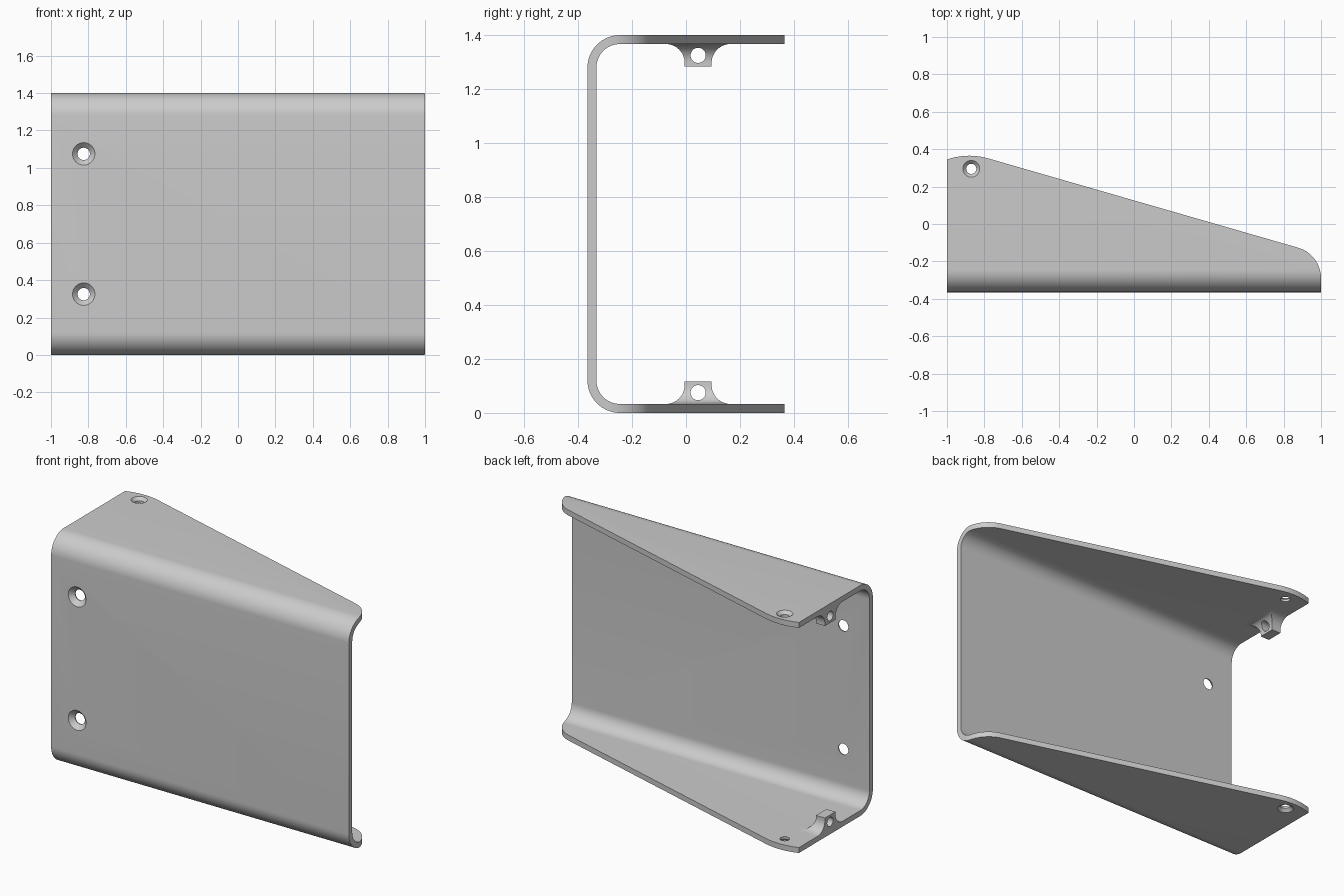
import bpy
import bmesh
from math import cos, sin, pi, radians, sqrt
from mathutils import Matrix

cube = bpy.data.objects.get("Cube")
if cube:
    bpy.data.objects.remove(cube)

HEIGHT, WALL, FRONT = 1.4, 0.033, -0.365

grey = bpy.data.materials.new("light grey")
grey.use_nodes = True
grey.diffuse_color = (0.6, 0.6, 0.6, 1)
grey.node_tree.nodes["Principled BSDF"].inputs["Base Color"].default_value = (0.6, 0.6, 0.6, 1)


def make_object(name, bm):
    bmesh.ops.recalc_face_normals(bm, faces=bm.faces)
    mesh = bpy.data.meshes.new(name)
    bm.to_mesh(mesh)
    bm.free()
    mesh.materials.append(grey)
    obj = bpy.data.objects.new(name, mesh)
    bpy.context.collection.objects.link(obj)
    return obj


def prism(name, points, offset):
    """Extrude a closed outline of 3D points along an offset."""
    bm = bmesh.new()
    face = bm.faces.new([bm.verts.new(p) for p in points])
    top = bmesh.ops.extrude_face_region(bm, geom=[face])["geom"]
    verts = [v for v in top if isinstance(v, bmesh.types.BMVert)]
    bmesh.ops.translate(bm, verts=verts, vec=offset)
    return make_object(name, bm)


def arc(cx, cy, r, start, end, steps=16):
    angles = [radians(start + (end - start) * i / steps) for i in range(steps + 1)]
    return [(cx + r * cos(a), cy + r * sin(a)) for a in angles]


def revolve(name, rings, matrix, sides=40):
    """Closed round solid from (radius, height) rings."""
    bm = bmesh.new()
    loops = [[bm.verts.new((r * cos(2 * pi * i / sides), r * sin(2 * pi * i / sides), h))
              for i in range(sides)] for r, h in rings]
    for a, b in zip(loops, loops[1:]):
        for i in range(sides):
            j = (i + 1) % sides
            bm.faces.new((a[i], a[j], b[j], b[i]))
    bm.faces.new(loops[0])
    bm.faces.new(loops[-1])
    bm.transform(matrix)
    return make_object(name, bm)


def boolean(obj, cutter, operation="DIFFERENCE"):
    mod = obj.modifiers.new("cut", "BOOLEAN")
    mod.operation, mod.solver, mod.object = operation, "EXACT", cutter
    bpy.context.view_layer.objects.active = obj
    bpy.ops.object.modifier_apply(modifier=mod.name)
    bpy.data.objects.remove(cutter)


def countersink(radius, outer, matrix):
    """Through hole along local +z, flared at the surface z = 0."""
    depth = outer - radius
    return revolve("hole_cutter", [(outer + 0.02, -0.02), (outer, 0),
                                   (radius, depth), (radius, 0.1)], matrix)


def smooth(obj):
    bpy.ops.object.select_all(action="DESELECT")
    obj.select_set(True)
    bpy.context.view_layer.objects.active = obj
    bpy.ops.object.shade_smooth_by_angle(angle=radians(30))


# Bent channel: rounded C section swept along x
R = 0.12
cy = FRONT + R
section = [(0.5, 0)] + arc(cy, R, R, 270, 180) + arc(cy, HEIGHT - R, R, 180, 90) + [(0.5, HEIGHT)]
section += [(0.5, HEIGHT - WALL)] + arc(cy, HEIGHT - R, R - WALL, 90, 180)
section += arc(cy, R, R - WALL, 180, 270) + [(0.5, WALL)]
bracket = prism("bracket", [(-1.1, y, z) for y, z in section], (2.2, 0, 0))

# Tapered flange outline trims the channel
outline = [(-1, -0.5), (1, -0.5)] + arc(0.83, -0.29, 0.17, 0, 74)
outline += arc(-0.88, 0.005, 0.36, 74, 109.5)
outline[-1] = (-1, outline[-1][1])
trim = prism("trim_cutter", [(x, y, -0.2) for x, y in outline], (0, 0, 1.8))
boolean(bracket, trim, "INTERSECT")

# Countersunk screw holes in the front wall
for z in (0.325, HEIGHT - 0.325):
    place = Matrix.Translation((-0.825, FRONT, z)) @ Matrix.Rotation(-pi / 2, 4, "X")
    boolean(bracket, countersink(0.033, 0.06, place))

# Countersunk holes in the flanges, flared on the outside
for z, turn in ((0, 0), (HEIGHT, pi)):
    place = Matrix.Translation((-0.87, 0.295, z)) @ Matrix.Rotation(turn, 4, "X")
    boolean(bracket, countersink(0.027, 0.045, place))
smooth(bracket)


# Drilled lugs with a curved flare where they meet the flanges
def lug(name, upper):
    flare, steps = 0.07, 12
    levels = []
    for i in range(steps + 1):
        a = pi / 2 * i / steps
        levels.append((flare * (1 - sin(a)), WALL + flare * (1 - cos(a))))
    levels.append((0, 0.117))
    bm = bmesh.new()
    loops = []
    for out, z in levels:
        y0, y1, x1 = -0.005 - out, 0.095 + out, -0.94 + out
        loops.append([bm.verts.new((x, y, z)) for x, y in
                      ((-1, y0), (x1, y0), (x1, y1), (-1, y1))])
    for a, b in zip(loops, loops[1:]):
        for i in range(4):
            j = (i + 1) % 4
            bm.faces.new((a[i], a[j], b[j], b[i]))
    bm.faces.new(loops[0])
    bm.faces.new(loops[-1])
    if upper:
        bm.transform(Matrix.Translation((0, 0, HEIGHT)) @ Matrix.Scale(-1, 4, (0, 0, 1)))
    obj = make_object(name, bm)
    z = HEIGHT - 0.075 if upper else 0.075
    place = Matrix.Translation((-1.1, 0.045, z)) @ Matrix.Rotation(pi / 2, 4, "Y")
    boolean(obj, revolve("bore_cutter", [(0.028, 0), (0.028, 0.4)], place))
    smooth(obj)


lug("lower_lug", False)
lug("upper_lug", True)
